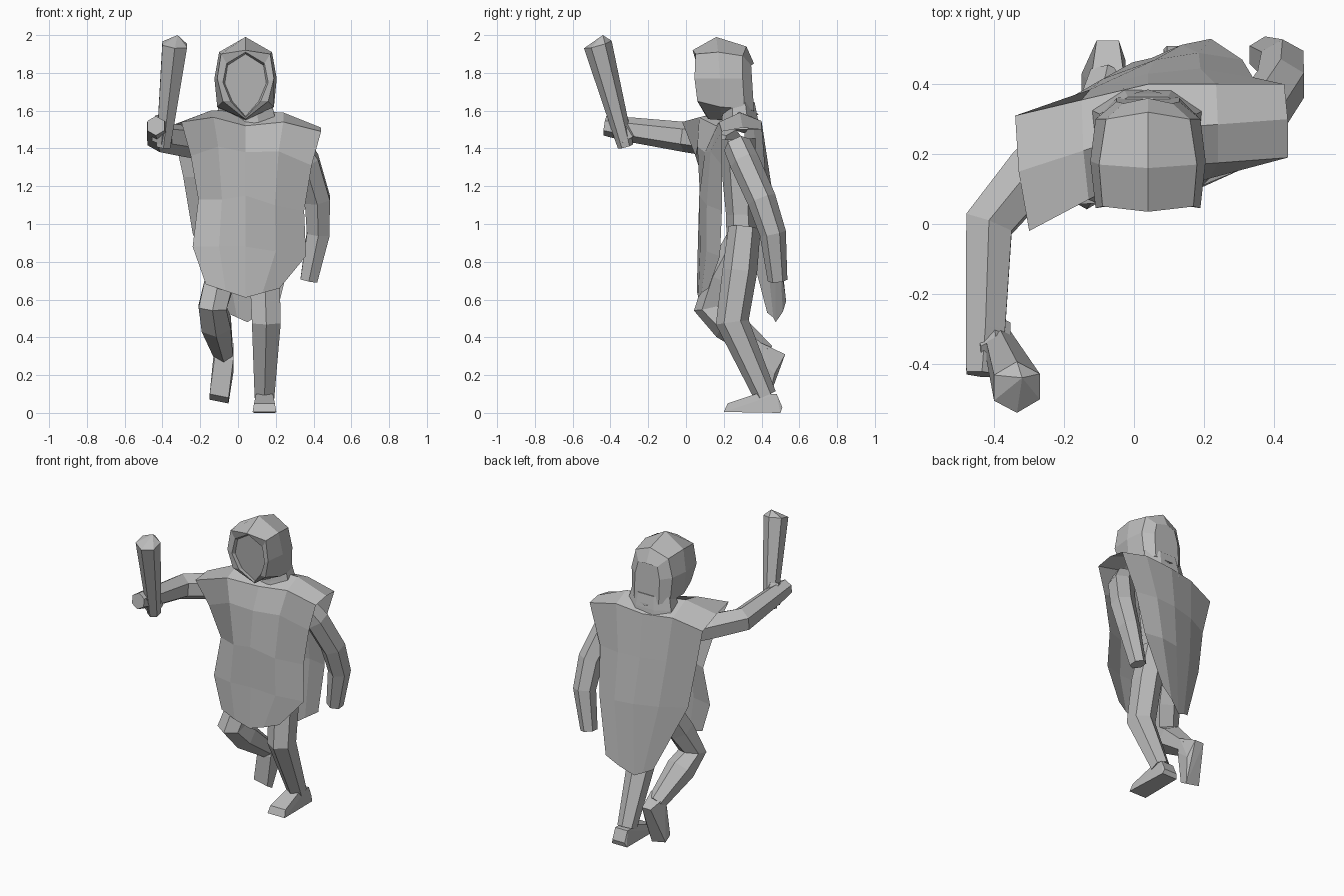
import bpy, bmesh, math
from mathutils import Vector

cube = bpy.data.objects.get("Cube")
if cube:
    bpy.data.objects.remove(cube)

grey = bpy.data.materials.new("plain_grey")
grey.use_nodes = True
grey.diffuse_color = (.5, .5, .5, 1)
grey.node_tree.nodes["Principled BSDF"].inputs["Base Color"].default_value = (.5, .5, .5, 1)


def finish(name, bm, closed=True):
    """Turn a bmesh into a flat shaded object."""
    if closed:
        bmesh.ops.recalc_face_normals(bm, faces=bm.faces[:])
    mesh = bpy.data.meshes.new(name)
    bm.to_mesh(mesh)
    bm.free()
    mesh.materials.append(grey)
    obj = bpy.data.objects.new(name, mesh)
    bpy.context.collection.objects.link(obj)


def bridge(bm, first, second, loop=True):
    """Join two equal rows of vertices with quads."""
    count = len(first)
    for i in range(count if loop else count - 1):
        j = (i + 1) % count
        bm.faces.new((first[i], first[j], second[j], second[i]))


def tube(name, path, radii, sides=6, flatten=1.0, tip=None):
    """Faceted limb that follows a path, with mitred joints."""
    bm = bmesh.new()
    points = [Vector(p) for p in path]
    rings = []
    for i, point in enumerate(points):
        before = points[max(i - 1, 0)]
        after = points[min(i + 1, len(points) - 1)]
        direction = ((point - before).normalized() + (after - point).normalized()).normalized()
        across = Vector((1, 0, 0))
        if abs(direction.x) > .8:
            across = Vector((0, 1, 0))
        across = (across - direction * across.dot(direction)).normalized()
        other = direction.cross(across) * flatten
        ring = []
        for k in range(sides):
            angle = math.tau * (k + .5) / sides
            offset = across * math.cos(angle) + other * math.sin(angle)
            ring.append(bm.verts.new(point + offset * radii[i]))
        rings.append(ring)
    for first, second in zip(rings, rings[1:]):
        bridge(bm, first, second)
    bm.faces.new(rings[0])
    if tip:
        apex = bm.verts.new(tip)
        for k in range(sides):
            bm.faces.new((rings[-1][k], rings[-1][(k + 1) % sides], apex))
    else:
        bm.faces.new(rings[-1])
    finish(name, bm)


def hull(name, points):
    """Solid wrapped around a few corner points."""
    bm = bmesh.new()
    for p in points:
        bm.verts.new(p)
    bmesh.ops.convex_hull(bm, input=bm.verts[:])
    bmesh.ops.dissolve_limit(bm, angle_limit=.05, verts=bm.verts[:], edges=bm.edges[:])
    finish(name, bm)


# Poncho: rows of right edge, middle and left edge, up the front and down the back,
# each with the push given to the points halfway between
front, back = (0, -.02, 0), (0, .02, 0)
rows = [
    ((-.17, .07, .68), (.04, .065, .61), (.22, .12, .66), (0, -.01, 0)),
    ((-.24, .09, .88), (.04, .075, .88), (.36, .18, .83), front),
    ((-.21, .12, 1.13), (.04, .07, 1.15), (.35, .19, 1.07), (0, -.02, -.01)),
    ((-.25, .05, 1.36), (.04, .1, 1.38), (.39, .19, 1.31), (0, -.015, .04)),
    ((-.3, -.02, 1.54), (.04, .16, 1.52), (.44, .19, 1.49), (0, 0, .035)),
    ((-.33, .15, 1.53), (.04, .27, 1.6), (.44, .3, 1.51), (0, 0, .035)),
    ((-.34, .31, 1.48), (.04, .4, 1.53), (.43, .4, 1.5), (0, 0, .03)),
    ((-.29, .3, 1.25), (.04, .43, 1.25), (.34, .42, 1.25), back),
    ((-.24, .32, .95), (.06, .47, .95), (.31, .47, .95), back),
    ((-.06, .43, .53), (.05, .475, .48), (.22, .53, .59), (0, .01, 0)),
]
bm = bmesh.new()
strips = []
for row in rows:
    right, middle, left, push = map(Vector, row)
    line = [right, (right + middle) / 2 + push, middle, (middle + left) / 2 + push, left]
    strips.append([bm.verts.new(p) for p in line])
for lower, upper in zip(strips, strips[1:]):
    bridge(bm, lower, upper, loop=False)
finish("poncho", bm, closed=False)

# Hood: half outlines from the face opening to the back, mirrored about the middle
outlines = [
    ((0, .07, 1.9), (.095, .075, 1.84), (.11, .07, 1.745), (.07, .085, 1.65), (0, .125, 1.57)),
    ((0, .045, 1.91), (.1, .055, 1.85), (.12, .05, 1.75), (.08, .065, 1.65), (0, .11, 1.565)),
    ((0, .035, 1.92), (.13, .05, 1.9), (.15, .045, 1.77), (.12, .06, 1.65), (0, .12, 1.555)),
    ((0, .16, 1.99), (.14, .17, 1.91), (.165, .18, 1.77), (.15, .18, 1.62), (0, .19, 1.55)),
    ((0, .32, 1.94), (.12, .3, 1.89), (.15, .3, 1.77), (.14, .31, 1.61), (0, .34, 1.56)),
    ((0, .36, 1.85), (.07, .345, 1.84), (.09, .35, 1.76), (.09, .36, 1.6), (0, .385, 1.58)),
]
bm = bmesh.new()
rings = []
for half in outlines:
    loop = list(half) + [(-x, y, z) for x, y, z in half[-2:0:-1]]
    rings.append([bm.verts.new((x + .04, y, z)) for x, y, z in loop])
for first, second in zip(rings, rings[1:]):
    bridge(bm, first, second)
bm.faces.new(rings[0])
bm.faces.new(rings[-1])
finish("hood", bm)

# Collar and torso under the cloth
tube("collar", [(.04, .285, 1.5), (.04, .285, 1.56), (.04, .28, 1.64)], [.185, .17, .15], 8, .6)
tube("torso", [(.04, .3, .82), (.04, .29, 1.05), (.04, .27, 1.45)], [.13, .12, .15], 6, .65)

# Arms
tube("left_arm", [(.3, .27, 1.42), (.36, .31, 1.33), (.42, .4, 1.13), (.425, .46, .95), (.375, .485, .7)],
     [.075, .08, .077, .07, .052])
tube("right_arm", [(-.2, .25, 1.42), (-.29, .15, 1.44), (-.415, 0, 1.46), (-.425, -.3, 1.5), (-.435, -.43, 1.52)],
     [.08, .085, .08, .065, .052])

# Raised club with the hand around its grip
tube("club", [(-.395, -.32, 1.41), (-.335, -.467, 1.95)], [.042, .076], 6, 1, (-.32, -.44, 2))
tube("right_hand", [(-.405, -.31, 1.45), (-.395, -.37, 1.56)], [.06, .05])

# Legs
tube("left_leg", [(.11, .31, .98), (.14, .285, .75), (.15, .245, .48), (.14, .42, .09)],
     [.085, .092, .088, .06])
tube("right_leg", [(-.03, .31, .94), (-.09, .19, .72), (-.135, .125, .56), (-.115, .22, .47), (-.075, .42, .31)],
     [.085, .088, .085, .09, .057])

# Feet: one planted, one hanging behind
planted = []
for side in (-1, 1):
    x = .14 + side * .045
    planted += [(x + side * .018, .2, .005), (x + side * .01, .5, 0), (x + side * .01, .22, .05),
                (x, .37, .1), (x, .48, .1), (x, .51, .03)]
hull("left_foot", planted)
hanging = []
for side in (-1, 1):
    x, tilt = -.075 + side * .05, side * .01
    hanging += [(x, .4, .36 + tilt), (x - side * .018, .525, .31), (x, .38, .28),
                (x, .47, .21), (x - .025, .38, .09 - tilt), (x - .025, .43, .06 - tilt)]
hull("right_foot", hanging)
